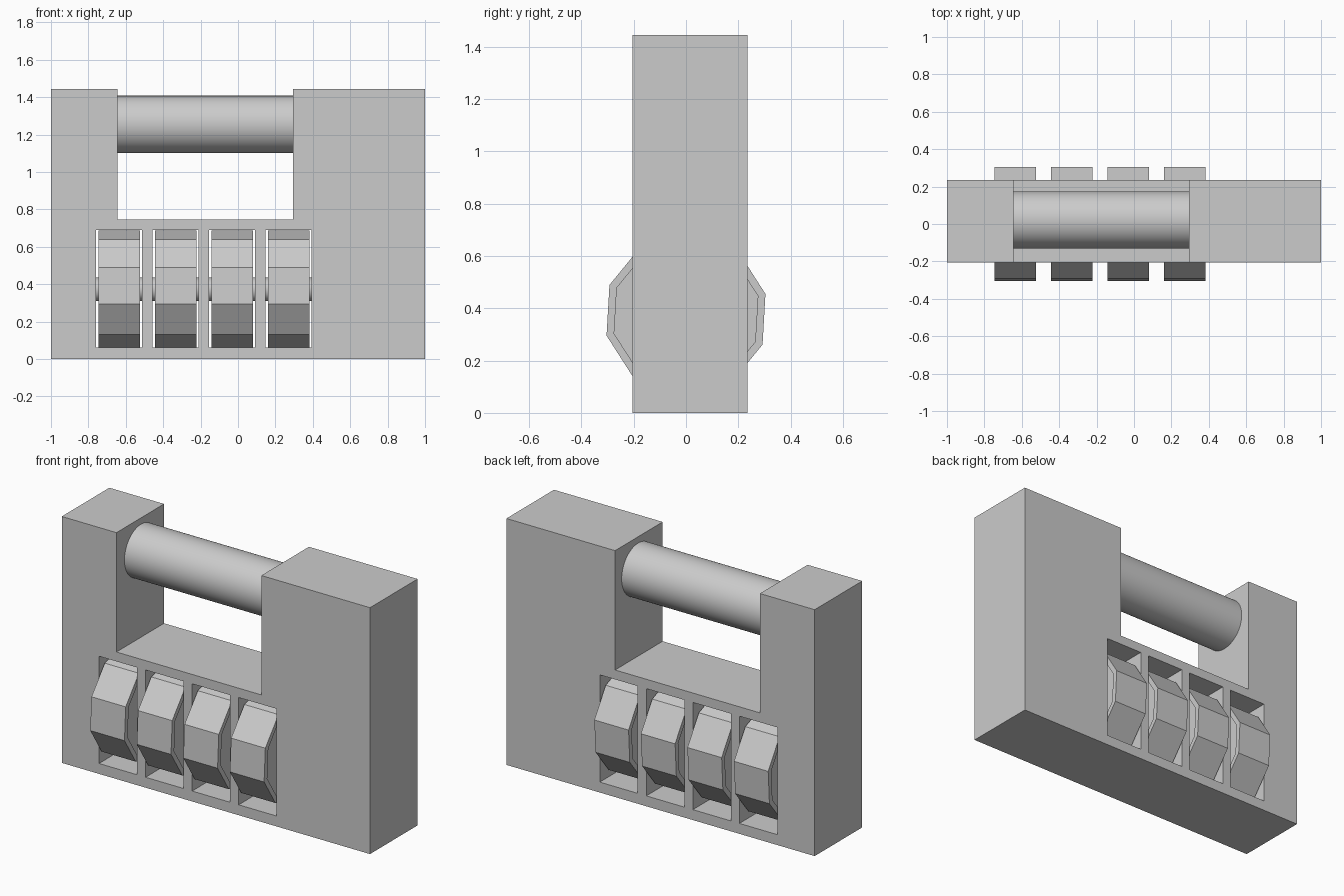
import bpy, bmesh, math
from mathutils import Matrix

if "Cube" in bpy.data.objects:
    bpy.data.objects.remove(bpy.data.objects["Cube"])

Y0, Y1 = -0.205, 0.236                            # body front and back
DIALS = [-0.635 + 0.302 * i for i in range(4)]    # dial centres in x
DIAL_Z = 0.375


def finish(name, bm):
    bmesh.ops.recalc_face_normals(bm, faces=bm.faces)
    mesh = bpy.data.meshes.new(name)
    bm.to_mesh(mesh)
    bm.free()
    ob = bpy.data.objects.new(name, mesh)
    bpy.context.collection.objects.link(ob)
    return ob


def prism(name, pts, vec):
    """Extrude a closed 3D polygon along vec."""
    bm = bmesh.new()
    face = bm.faces.new([bm.verts.new(p) for p in pts])
    new = bmesh.ops.extrude_face_region(bm, geom=[face])["geom"]
    bmesh.ops.translate(bm, vec=vec, verts=[v for v in new if isinstance(v, bmesh.types.BMVert)])
    return finish(name, bm)


def rod(name, x0, x1, y, z, r):
    """Smooth round bar along x."""
    bm = bmesh.new()
    bmesh.ops.create_cone(bm, cap_ends=True, segments=64, radius1=r, radius2=r, depth=x1 - x0,
                          matrix=Matrix.Translation(((x0 + x1) / 2, y, z)) @ Matrix.Rotation(math.pi / 2, 4, 'Y'))
    ob = finish(name, bm)
    bpy.ops.object.select_all(action='DESELECT')
    ob.select_set(True)
    bpy.context.view_layer.objects.active = ob
    bpy.ops.object.shade_smooth_by_angle(angle=math.radians(40))


# U-shaped body with uneven posts
outline = [(-1, 0), (1, 0), (1, 1.445), (0.295, 1.445), (0.295, 0.745),
           (-0.645, 0.745), (-0.645, 1.445), (-1, 1.445)]
body = prism("body", [(x, Y0, z) for x, z in outline], (0, Y1 - Y0, 0))

# Dial windows cut right through the body
for cx in DIALS:
    rect = [(cx - 0.123, 0.061), (cx + 0.123, 0.061), (cx + 0.123, 0.69), (cx - 0.123, 0.69)]
    cutter = prism("window_cutter", [(x, -0.5, z) for x, z in rect], (0, 1, 0))
    cutter.hide_render = True
    mod = body.modifiers.new("window", 'BOOLEAN')
    mod.operation, mod.solver, mod.object = 'DIFFERENCE', 'EXACT', cutter
    bpy.context.view_layer.objects.active = body
    bpy.ops.object.modifier_apply(modifier=mod.name)
    bpy.data.objects.remove(cutter)

# Locking bar and dial axle
rod("shackle_bar", -0.65, 0.30, 0.022, 1.255, 0.153)
rod("dial_axle", -0.765, 0.405, 0, 0.373, 0.063)

# Ten-sided number dials with recessed sides
for i, cx in enumerate(DIALS):
    ang = [math.radians(14.7 + 36 * k) for k in range(10)]
    dial = prism(f"dial_{i + 1}",
                 [(cx - 0.111, 0.314 * math.cos(a), DIAL_Z + 0.314 * math.sin(a)) for a in ang], (0.222, 0, 0))
    bm = bmesh.new()
    bm.from_mesh(dial.data)
    sides = [f for f in bm.faces if len(f.verts) == 10]
    bmesh.ops.inset_individual(bm, faces=sides, thickness=0.03)
    bmesh.ops.inset_individual(bm, faces=sides, thickness=0.0, depth=-0.03)
    bm.to_mesh(dial.data)
    bm.free()
